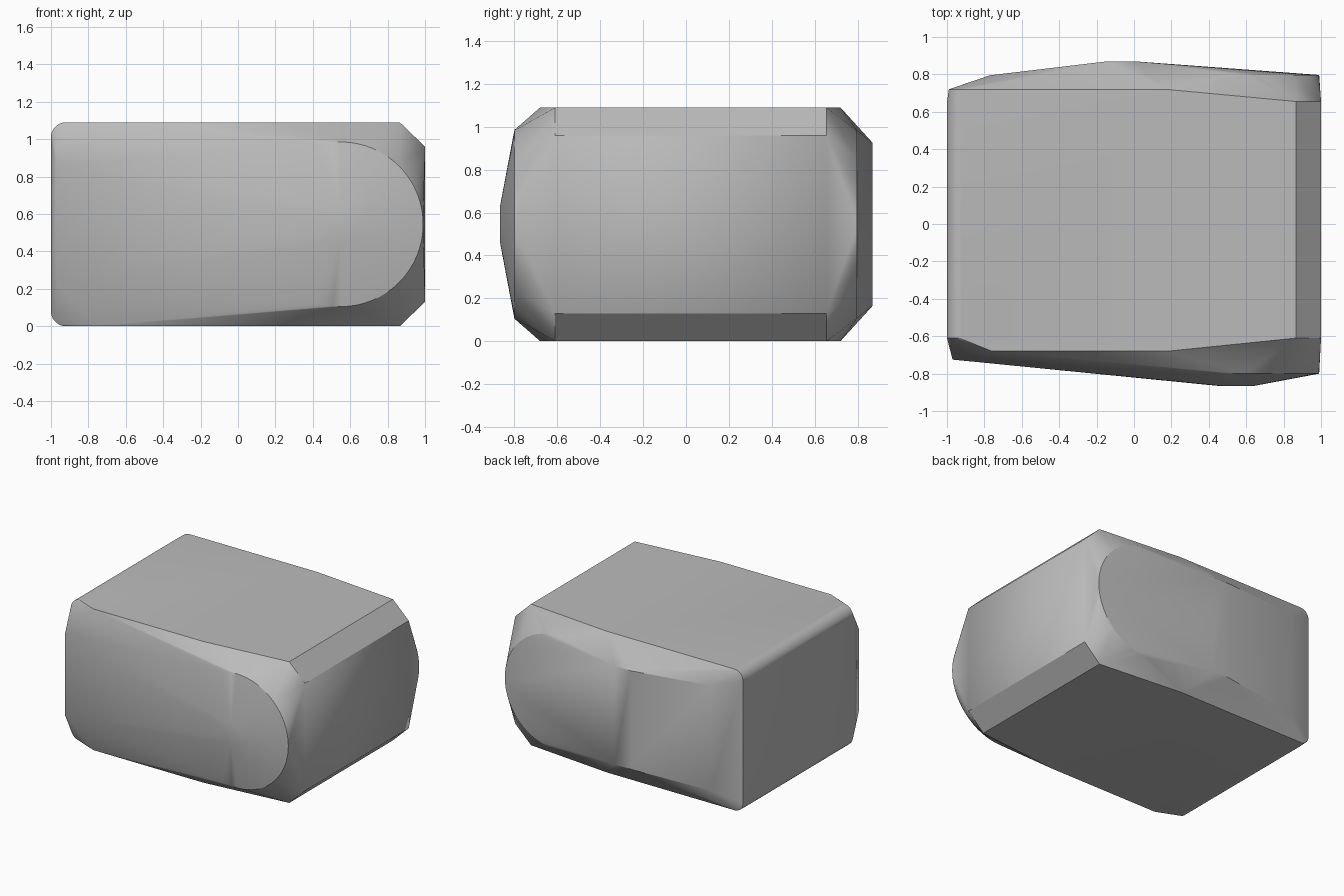
import bpy, bmesh, math

if "Cube" in bpy.data.objects:
    bpy.data.objects.remove(bpy.data.objects["Cube"])

H = 1.09
MID = H / 2
pts = []


def both(x, y, z):
    """Add a point and its mirror about the mid height."""
    pts.extend([(x, y, z), (x, y, H - z)])


def disc(x, y, r, n=64):
    """Ring of points facing along y."""
    for i in range(n):
        a = 2 * math.pi * i / n
        pts.append((x + r * math.cos(a), y, MID + r * math.sin(a)))


def rounded_end(y, x, r, n=10):
    """Rounded upper and lower corners of the left end."""
    for i in range(n + 1):
        a = math.pi / 2 * i / n
        both(x + r - r * math.cos(a), y, H - r + r * math.sin(a))


# top and bottom plates with the chamfered right end
for y in (-0.61, 0.655):
    both(0.865, y, H)
    both(1.0, y, 0.96)
for x, y in ((0.18, -0.68), (-0.76, -0.68), (0.17, 0.72)):
    both(x, y, H)

# rounded left end
rounded_end(-0.61, -1.0, 0.08)
rounded_end(0.65, -1.0, 0.08)
rounded_end(0.72, -0.99, 0.07)

# front bulge: big disc, small hub, far left edge
disc(0.55, -0.80, 0.44)
disc(0.55, -0.867, 0.085, 32)
both(-0.97, -0.725, 0.86)

# back bulge: disc, ridge, left step
disc(0.55, 0.797, 0.44)
for x in (-0.14, 0.0):
    both(x, 0.87, 0.925)
both(-0.77, 0.795, 0.95)

# wrap everything in one tight shell
bm = bmesh.new()
for p in pts:
    bm.verts.new(p)
bmesh.ops.remove_doubles(bm, verts=bm.verts, dist=0.0005)
res = bmesh.ops.convex_hull(bm, input=bm.verts)
loose = [v for v in bm.verts if not v.link_faces]
bmesh.ops.delete(bm, geom=loose, context='VERTS')
bmesh.ops.dissolve_limit(bm, angle_limit=math.radians(0.3), verts=bm.verts, edges=bm.edges)
bmesh.ops.recalc_face_normals(bm, faces=bm.faces)

mesh = bpy.data.meshes.new("outer_shell")
bm.to_mesh(mesh)
bm.free()
shell = bpy.data.objects.new("outer_shell", mesh)
bpy.context.collection.objects.link(shell)

grey = bpy.data.materials.new("plain grey")
grey.diffuse_color = (0.5, 0.5, 0.5, 1)
grey.use_nodes = True
grey.node_tree.nodes["Principled BSDF"].inputs["Base Color"].default_value = grey.diffuse_color
mesh.materials.append(grey)

bpy.context.view_layer.objects.active = shell
shell.select_set(True)
bpy.ops.object.shade_smooth_by_angle(angle=math.radians(20))
